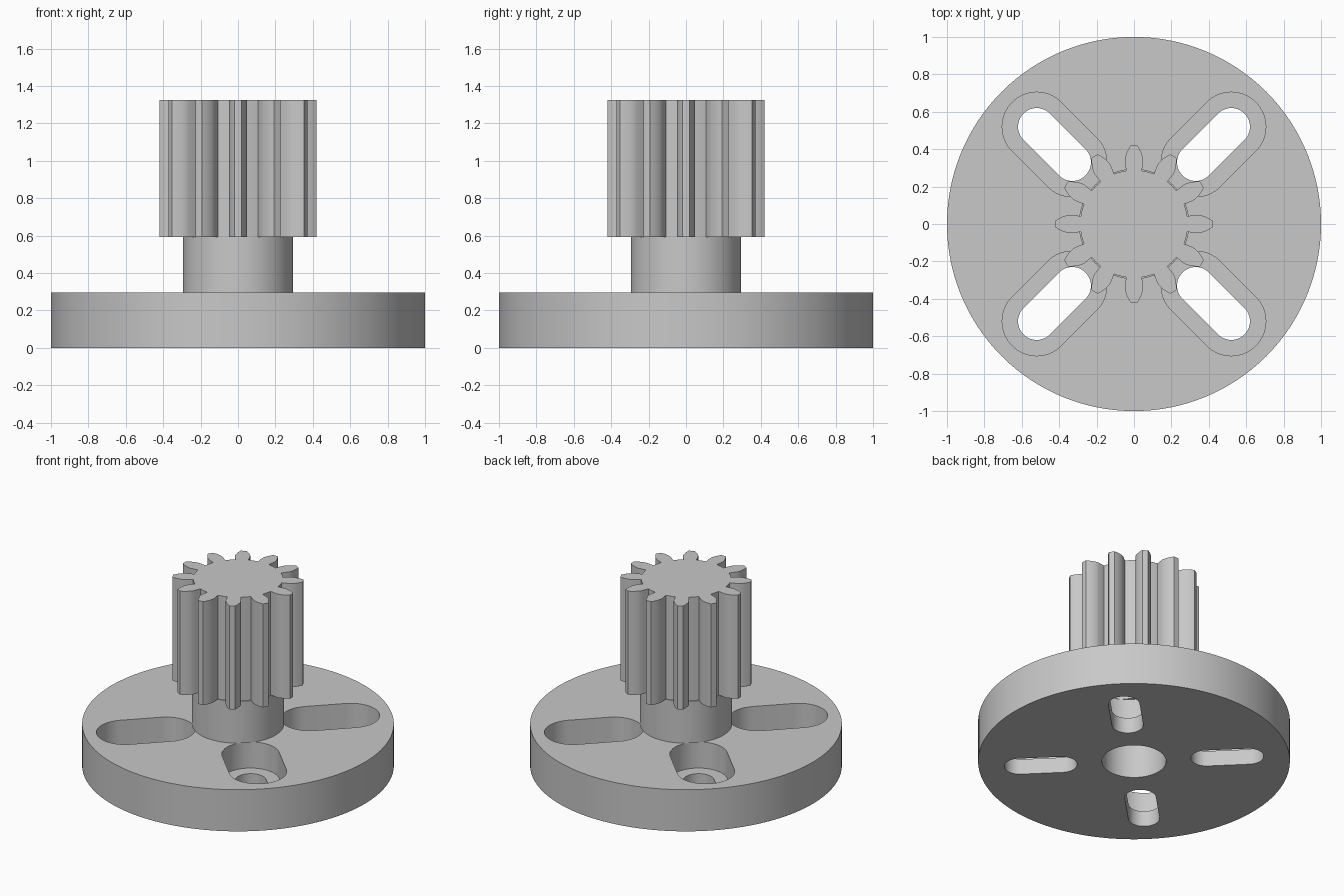
import bpy, bmesh
from math import pi, cos, sin, sqrt, acos, tan

cube = bpy.data.objects.get("Cube")
if cube:
    bpy.data.objects.remove(cube, do_unlink=True)

grey = bpy.data.materials.new("plain grey")
grey.use_nodes = True
colour = (0.58, 0.58, 0.58, 1)
grey.diffuse_color = colour
grey.node_tree.nodes["Principled BSDF"].inputs["Base Color"].default_value = colour


def prism(name, outline, bottom, top):
    """Extrude a closed xy outline between two heights."""
    bm = bmesh.new()
    face = bm.faces.new([bm.verts.new((x, y, bottom)) for x, y in outline])
    ext = bmesh.ops.extrude_face_region(bm, geom=[face])
    verts = [v for v in ext["geom"] if isinstance(v, bmesh.types.BMVert)]
    bmesh.ops.translate(bm, verts=verts, vec=(0, 0, top - bottom))
    bmesh.ops.recalc_face_normals(bm, faces=bm.faces)
    mesh = bpy.data.meshes.new(name)
    bm.to_mesh(mesh)
    bm.free()
    mesh.materials.append(grey)
    obj = bpy.data.objects.new(name, mesh)
    bpy.context.collection.objects.link(obj)
    return obj


def circle(radius, count):
    return [(radius * cos(2 * pi * i / count), radius * sin(2 * pi * i / count))
            for i in range(count)]


def capsule(inner, outer, radius, angle, steps=20):
    """Rounded slot lying along a ray from the centre."""
    points = []
    for centre, start in ((outer, -pi / 2), (inner, pi / 2)):
        for i in range(steps + 1):
            a = angle + start + pi * i / steps
            points.append((centre * cos(angle) + radius * cos(a),
                           centre * sin(angle) + radius * sin(a)))
    return points


def gear_outline(teeth, tip, root, steps=6):
    """Involute teeth with radial flanks below the base circle."""
    pitch = tip * teeth / (teeth + 2)
    pressure = pi / 9
    base = pitch * cos(pressure)
    base_half = pi / (2 * teeth) + tan(pressure) - pressure
    flank = [(root, base_half)]
    for i in range(steps + 1):
        r = base + (tip - base) * i / steps
        a = acos(min(1, base / r))
        flank.append((r, base_half - (tan(a) - a)))
    points = []
    for t in range(teeth):
        mid = 2 * pi * t / teeth
        tooth = [(r, mid - h) for r, h in flank]
        tooth += [(tip, mid)] + [(r, mid + h) for r, h in reversed(flank)]
        tooth.append((root, mid + pi / teeth))
        points += [(r * cos(a), r * sin(a)) for r, a in tooth]
    return points


def cut(obj, cutter):
    cutter.hide_render = True
    mod = obj.modifiers.new("cut", "BOOLEAN")
    mod.operation = "DIFFERENCE"
    mod.solver = "EXACT"
    mod.object = cutter
    bpy.context.view_layer.objects.active = obj
    bpy.ops.object.modifier_apply(modifier=mod.name)
    bpy.data.objects.remove(cutter, do_unlink=True)


PLATE_TOP, GEAR_BOTTOM, GEAR_TOP = 0.295, 0.592, 1.325
SLOT_IN, SLOT_OUT = 0.33 * sqrt(2), 0.52 * sqrt(2)

# Main parts
base_plate = prism("base_plate", circle(1.0, 128), 0, PLATE_TOP)
hub = prism("hub", circle(0.295, 96), PLATE_TOP, GEAR_BOTTOM)
pinion = prism("pinion_gear", gear_outline(12, 0.42, 0.288), GEAR_BOTTOM, GEAR_TOP)

# Blind bore from below
for part in (base_plate, hub):
    cut(part, prism("bore_cutter", circle(0.206, 64), -0.1, 0.7))

# Four stepped mounting slots
for k in range(4):
    angle = pi / 4 + k * pi / 2
    cut(base_plate, prism("slot_cutter", capsule(SLOT_IN, SLOT_OUT, 0.1, angle), -0.1, 0.4))
    cut(base_plate, prism("recess_cutter", capsule(SLOT_IN, SLOT_OUT, 0.185, angle), 0.11, 0.4))

# Smooth curved walls, crisp rims
for part in (base_plate, hub, pinion):
    bpy.ops.object.select_all(action="DESELECT")
    part.select_set(True)
    bpy.context.view_layer.objects.active = part
    bpy.ops.object.shade_smooth_by_angle(angle=pi / 7)
